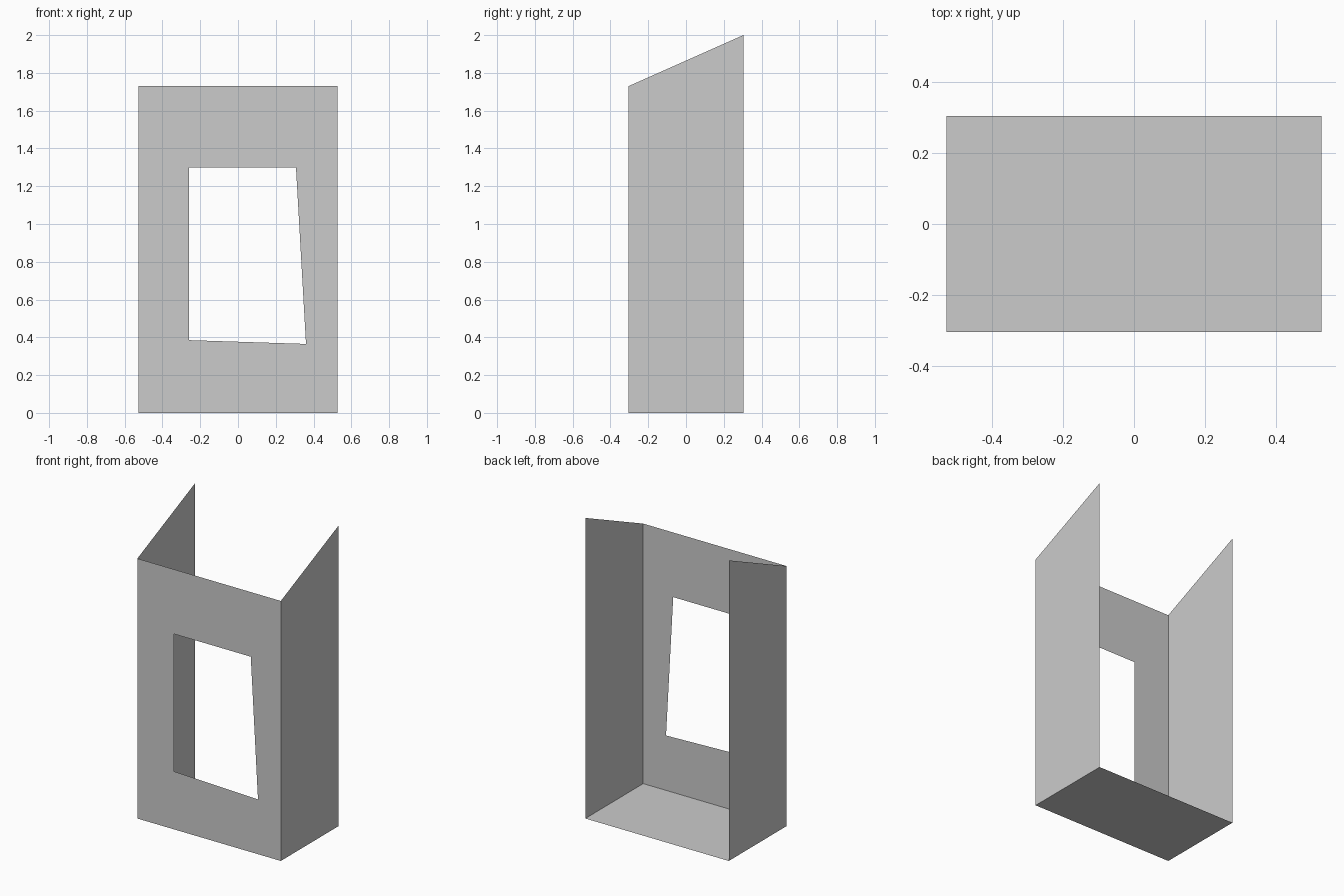
import bpy
import bmesh

W, D, FRONT_TOP, BACK_TOP = 0.528, 0.304, 1.73, 2.0

cube = bpy.data.objects.get("Cube")
if cube:
    bpy.data.objects.remove(cube, do_unlink=True)

grey = bpy.data.materials.new("plain grey")
grey.use_nodes = True
colour = (0.6, 0.6, 0.6, 1.0)
grey.diffuse_color = colour
grey.node_tree.nodes["Principled BSDF"].inputs["Base Color"].default_value = colour


def panel(name, outline, hole=None):
    """Thin sheet from an outline; a four-cornered hole leaves a ring of quads."""
    bm = bmesh.new()
    outer = [bm.verts.new(p) for p in outline]
    if hole:
        inner = [bm.verts.new(p) for p in hole]
        for i in range(4):
            j = (i + 1) % 4
            bm.faces.new((outer[i], outer[j], inner[j], inner[i]))
    else:
        bm.faces.new(outer)
    mesh = bpy.data.meshes.new(name)
    bm.to_mesh(mesh)
    bm.free()
    mesh.materials.append(grey)
    obj = bpy.data.objects.new(name, mesh)
    bpy.context.collection.objects.link(obj)
    return obj


# Floor, facing down and outward
panel("floor", [(-W, -D, 0), (-W, D, 0), (W, D, 0), (W, -D, 0)])

# Front wall with its crooked window opening
window = [(-0.26, 0.385), (0.36, 0.365), (0.307, 1.30), (-0.26, 1.30)]
panel("front_wall",
      [(-W, -D, 0), (W, -D, 0), (W, -D, FRONT_TOP), (-W, -D, FRONT_TOP)],
      [(x, -D, z) for x, z in window])

# Side walls with tops sloping up to the open back
for name, side in (("left_wall", 1), ("right_wall", -1)):
    outline = [(side * W, -D, 0), (side * W, D, 0),
               (side * W, D, BACK_TOP), (side * W, -D, FRONT_TOP)]
    panel(name, outline if side > 0 else outline[::-1])
